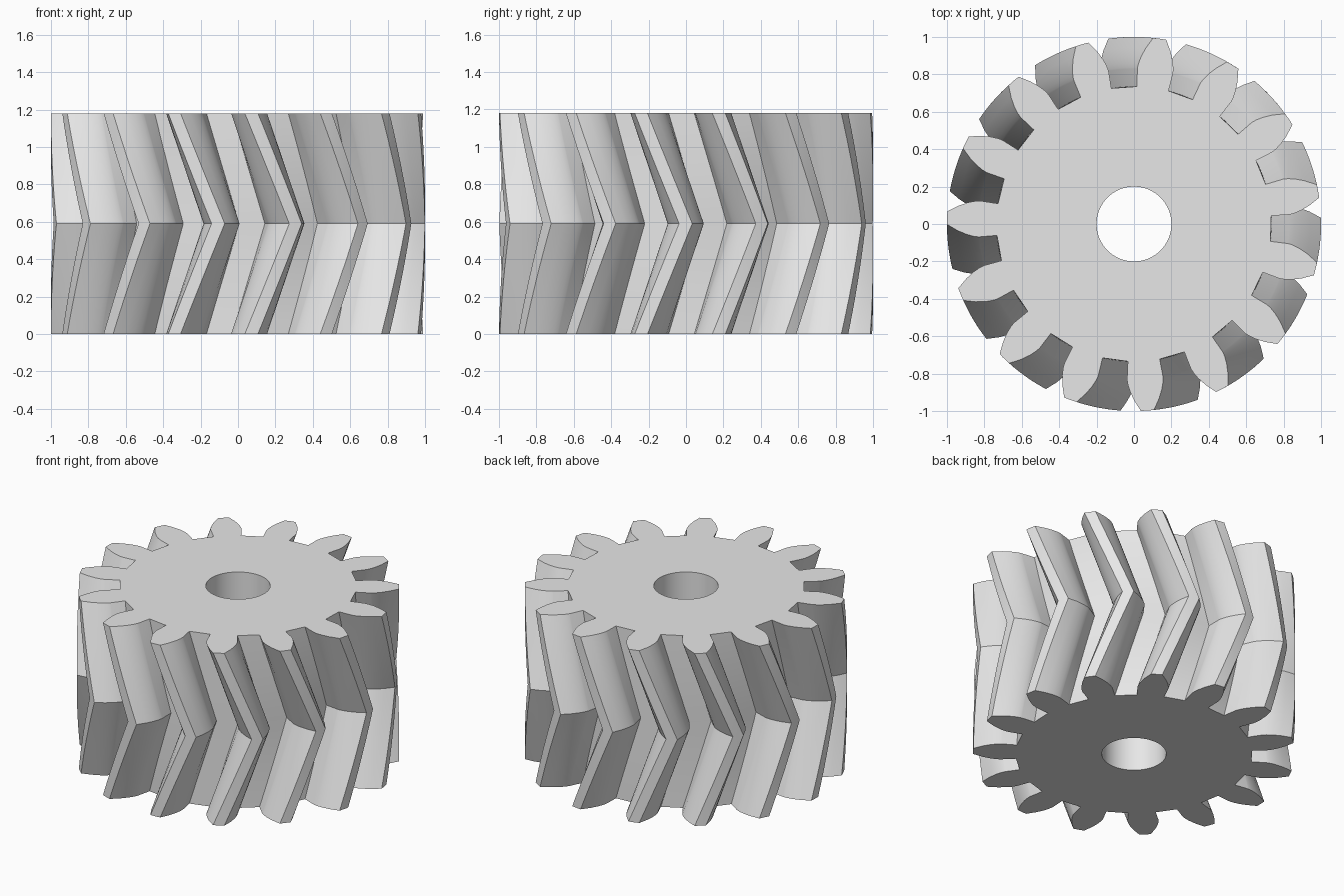
import bpy, bmesh
from math import pi, tau, sin, cos, tan, acos, sqrt, radians

old = bpy.data.objects.get("Cube")
if old:
    bpy.data.objects.remove(old, do_unlink=True)

# Gear proportions
TEETH = 15
HEIGHT = 1.18
TIP_R = 1.0
PITCH_R = TIP_R / (1 + 2 / TEETH)
ROOT_R = PITCH_R * (1 - 2.5 / TEETH)
PRESSURE = radians(20)
BASE_R = PITCH_R * cos(PRESSURE)
BORE_R = 0.2
HALF_TOOTH = radians(5.8)      # half tooth angle on the pitch circle
END_ANGLE = radians(10.1)      # tooth direction on both end faces
TWIST = radians(13.8)          # extra turn at mid height
STEPS = 10                     # layers in each half
FLANK = 6                      # points along each involute


def involute(a):
    return tan(a) - a


def flank_points():
    """(radius, half angle) from the root up to the tip."""
    widest = HALF_TOOTH + involute(PRESSURE)
    points = [(ROOT_R, widest)]
    roll_end = sqrt((TIP_R / BASE_R) ** 2 - 1)
    for i in range(FLANK):
        roll = roll_end * i / (FLANK - 1)
        r = BASE_R * sqrt(1 + roll * roll)
        points.append((r, widest - involute(acos(min(1, BASE_R / r)))))
    return points


def gear_profile():
    flank = flank_points()
    tooth = [(r, -a) for r, a in flank] + [(TIP_R, 0)] + [(r, a) for r, a in reversed(flank)]
    return [(r, a + tau * k / TEETH) for k in range(TEETH) for r, a in tooth]


def skin(bm, rings):
    """Join neighbouring closed rings with quads."""
    for low, high in zip(rings, rings[1:]):
        n = len(low)
        for i in range(n):
            j = (i + 1) % n
            bm.faces.new((low[i], low[j], high[j], high[i]))


def ring_edges(bm, ring):
    return [bm.edges.get((ring[i - 1], ring[i])) for i in range(len(ring))]


bm = bmesh.new()

# Toothed outside, turning one way to mid height and back again
profile = gear_profile()
outer = []
for s in range(2 * STEPS + 1):
    t = s / (2 * STEPS)
    turn = END_ANGLE + TWIST * (1 - abs(2 * t - 1))
    outer.append([bm.verts.new((r * cos(a + turn), r * sin(a + turn), HEIGHT * t))
                  for r, a in profile])
skin(bm, outer)

# Round bore
bore = [[bm.verts.new((BORE_R * cos(tau * i / 64), BORE_R * sin(tau * i / 64), z))
         for i in range(64)] for z in (0, HEIGHT)]
skin(bm, bore)

# Flat end faces around the bore
for end, hole in ((outer[0], bore[0]), (outer[-1], bore[1])):
    bmesh.ops.triangle_fill(bm, use_beauty=True,
                            edges=ring_edges(bm, end) + ring_edges(bm, hole))
bmesh.ops.recalc_face_normals(bm, faces=bm.faces[:])

mesh = bpy.data.meshes.new("herringbone_gear")
bm.to_mesh(mesh)
bm.free()
gear = bpy.data.objects.new("herringbone_gear", mesh)
bpy.context.collection.objects.link(gear)

# Plain grey
grey = bpy.data.materials.new("light_grey")
grey.use_nodes = True
colour = (0.8, 0.8, 0.8, 1)
grey.diffuse_color = colour
grey.node_tree.nodes["Principled BSDF"].inputs["Base Color"].default_value = colour
mesh.materials.append(grey)

# Smooth flanks with crisp edges
bpy.ops.object.select_all(action="DESELECT")
gear.select_set(True)
bpy.context.view_layer.objects.active = gear
bpy.ops.object.shade_smooth_by_angle(angle=radians(30))
